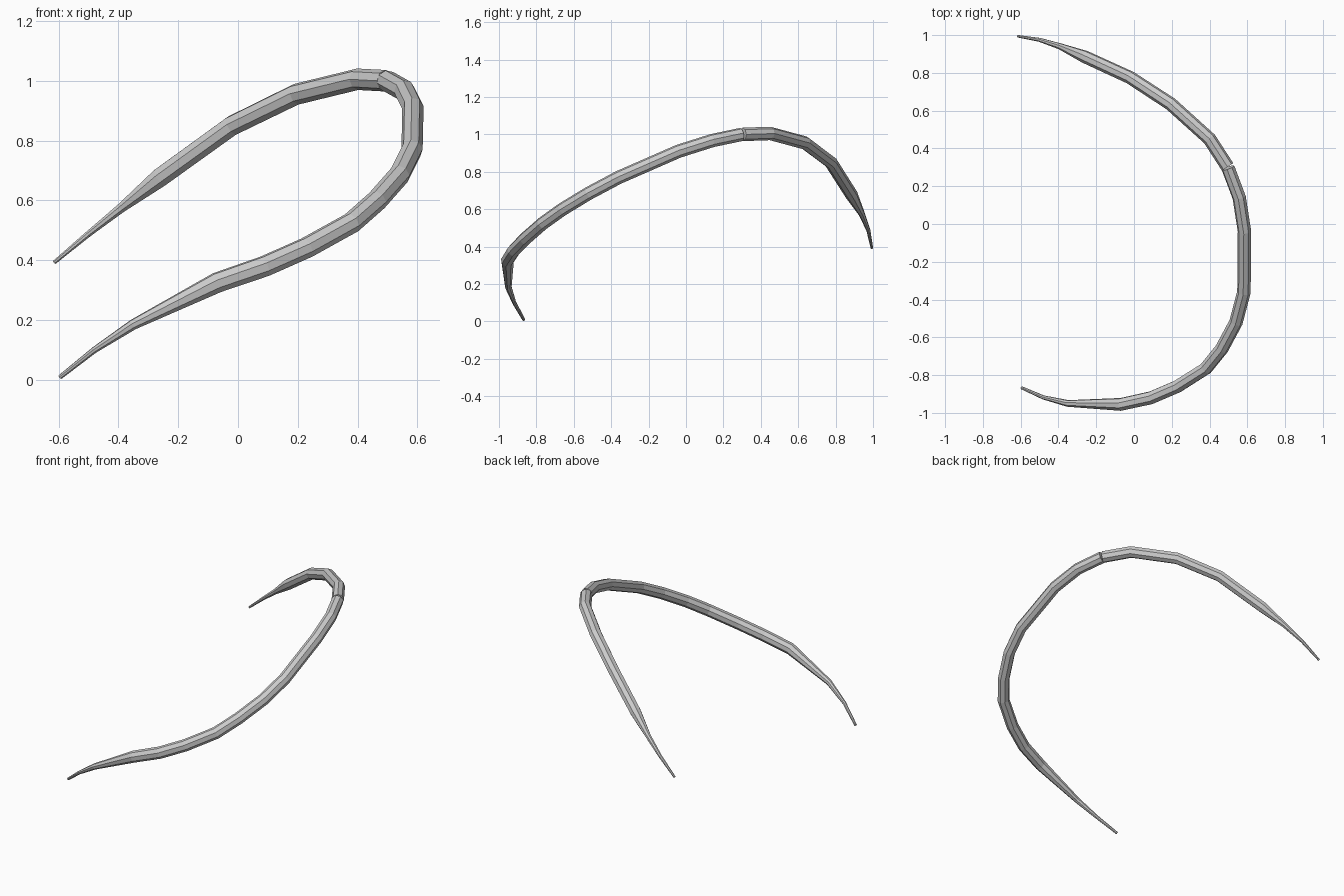
import bpy


def tapered_tube(name, points):
    """Eight-sided faceted tube through (x, y, z, radius) points."""
    curve = bpy.data.curves.new(name, 'CURVE')
    curve.dimensions = '3D'
    curve.bevel_depth = 1.0
    curve.bevel_resolution = 2
    curve.use_fill_caps = True
    spline = curve.splines.new('POLY')
    spline.points.add(len(points) - 1)
    spline.use_smooth = False
    for p, (x, y, z, r) in zip(spline.points, points):
        p.co = (x, y, z, 1)
        p.radius = r
    obj = bpy.data.objects.new(name, curve)
    bpy.context.collection.objects.link(obj)
    bpy.ops.object.select_all(action='DESELECT')
    obj.select_set(True)
    bpy.context.view_layer.objects.active = obj
    bpy.ops.object.convert(target='MESH')
    bpy.ops.object.shade_flat()
    return obj


# Long half: from the low front tip up to the joint
tapered_tube("front_horn", [
    (-0.595, -0.867, 0.009, 0.008), (-0.48, -0.918, 0.10, 0.011),
    (-0.35, -0.95, 0.185, 0.018), (-0.07, -0.955, 0.325, 0.035),
    (0.09, -0.92, 0.38, 0.036), (0.23, -0.86, 0.442, 0.036),
    (0.38, -0.765, 0.525, 0.036), (0.465, -0.66, 0.60, 0.036),
    (0.54, -0.52, 0.685, 0.036), (0.582, -0.36, 0.77, 0.036),
    (0.585, -0.04, 0.91, 0.036), (0.557, 0.14, 0.967, 0.036),
    (0.498, 0.297, 1.0, 0.036)])

# Short half: from the joint back to the rear tip
tapered_tube("rear_horn", [
    (0.495, 0.303, 1.0, 0.036), (0.40, 0.45, 1.005, 0.036),
    (0.195, 0.635, 0.955, 0.036), (-0.02, 0.775, 0.85, 0.035),
    (-0.26, 0.885, 0.677, 0.034), (-0.39, 0.94, 0.575, 0.017),
    (-0.50, 0.975, 0.488, 0.011), (-0.615, 0.994, 0.392, 0.007)])
